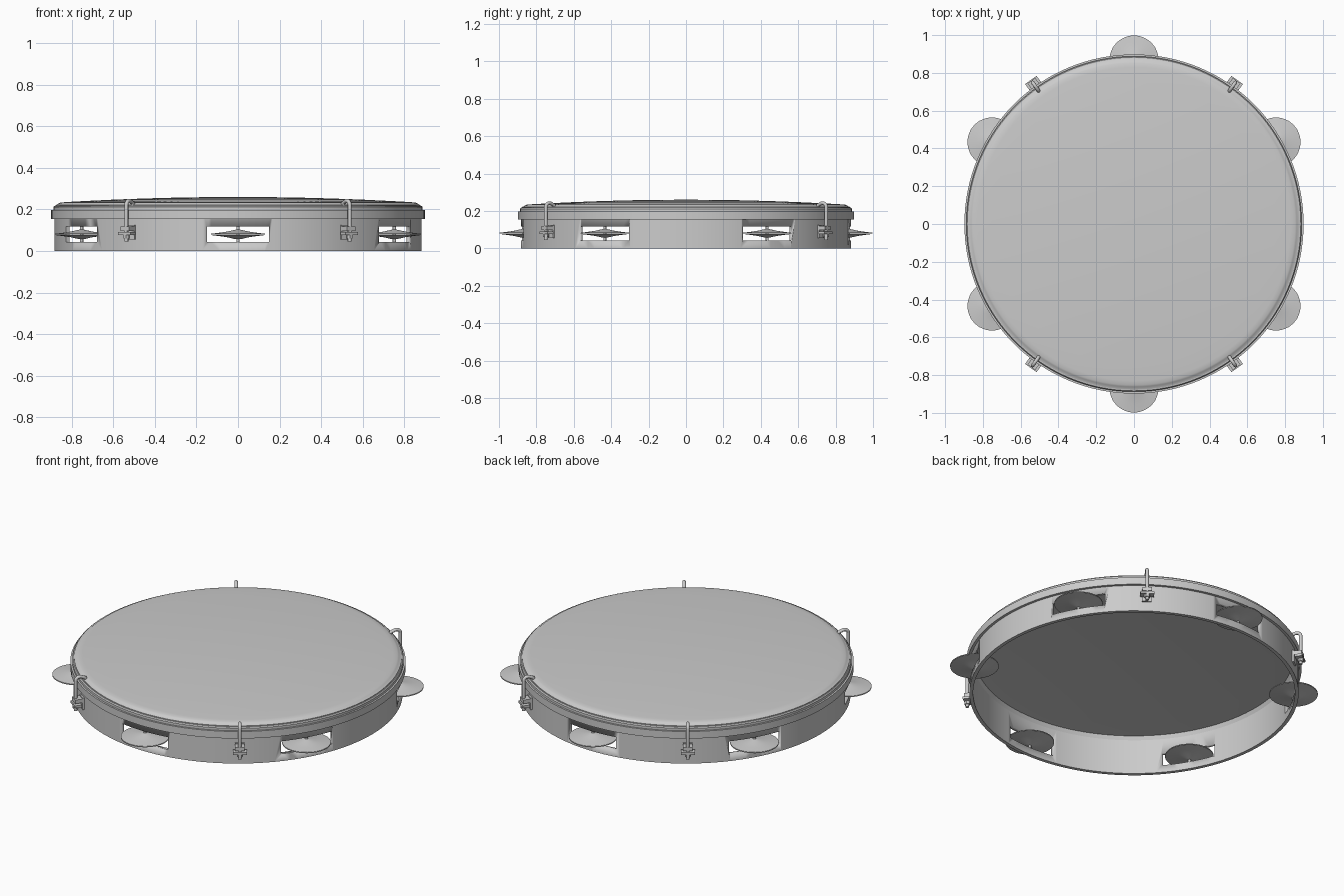
import bpy, bmesh
from math import cos, sin, pi, radians, atan2
from mathutils import Matrix, Vector

if "Cube" in bpy.data.objects:
    bpy.data.objects.remove(bpy.data.objects["Cube"])


def finish(name, bm, angle=30):
    bmesh.ops.remove_doubles(bm, verts=bm.verts, dist=1e-5)
    bmesh.ops.recalc_face_normals(bm, faces=bm.faces)
    me = bpy.data.meshes.new(name)
    bm.to_mesh(me)
    bm.free()
    ob = bpy.data.objects.new(name, me)
    bpy.context.collection.objects.link(ob)
    bpy.ops.object.select_all(action='DESELECT')
    ob.select_set(True)
    bpy.context.view_layer.objects.active = ob
    bpy.ops.object.shade_smooth_by_angle(angle=radians(angle))
    return ob


def lathe(name, profile, n=128, closed=True, loc=(0, 0, 0)):
    bm = bmesh.new()
    vs = [bm.verts.new((r, 0, z)) for r, z in profile]
    pairs = list(zip(vs, vs[1:])) + ([(vs[-1], vs[0])] if closed else [])
    edges = [bm.edges.new(p) for p in pairs]
    bmesh.ops.spin(bm, geom=vs + edges, cent=(0, 0, 0), axis=(0, 0, 1),
                   angle=2 * pi, steps=n, use_merge=True)
    bmesh.ops.translate(bm, verts=bm.verts, vec=loc)
    return finish(name, bm)


def add_box(bm, size, mat):
    bmesh.ops.create_cube(bm, size=1, matrix=mat @ Matrix.Diagonal((*size, 1)))


def add_cyl(bm, r, h, mat, n=16):
    bmesh.ops.create_cone(bm, cap_ends=True, segments=n, radius1=r, radius2=r, depth=h, matrix=mat)


def at(angle, r, z):
    return Matrix.Rotation(angle, 4, 'Z') @ Matrix.Translation((r, 0, z))


# wooden shell with six jingle slots
SLOT_Z, SLOT_H = 0.08, 0.074
slots = [radians(30 + 60 * k) for k in range(6)]
shell = lathe("shell", [(0.862, 0), (0.882, 0), (0.882, 0.205), (0.862, 0.205)])
bm = bmesh.new()
for a in slots:
    add_box(bm, (0.16, 0.30, SLOT_H), at(a, 0.87, SLOT_Z))
cutter = finish("slot_cutter", bm)
cutter.hide_render = True
mod = shell.modifiers.new("slots", 'BOOLEAN')
mod.operation, mod.solver, mod.object = 'DIFFERENCE', 'EXACT', cutter
bpy.context.view_layer.objects.active = shell
bpy.ops.object.modifier_apply(modifier=mod.name)
bpy.data.objects.remove(cutter)

# tension hoop, flesh hoop and domed skin
lathe("hoop", [(0.883, 0.155), (0.898, 0.155), (0.898, 0.197), (0.883, 0.197)])
lathe("flesh_hoop", [(0.863, 0.197), (0.888, 0.197), (0.888, 0.211), (0.883, 0.217),
                     (0.872, 0.217), (0.863, 0.21)])
skin = [(0.878, 0.205), (0.878, 0.221), (0.868, 0.224), (0.862, 0.229), (0.853, 0.233)]
skin += [(r, 0.26 - 0.026 * (r / 0.85) ** 2) for r in (0.83, 0.75, 0.6, 0.45, 0.3, 0.15, 0)]
under = [(r, z - 0.006) for r, z in reversed(skin[4:])] + [(0.862, 0.205)]
lathe("drum_skin", skin + under)

# jingles: two cupped discs on a pin in each slot
for i, a in enumerate(slots):
    r = 0.868
    c = (r * cos(a), r * sin(a), SLOT_Z)
    for s, side in ((1, "upper"), (-1, "lower")):
        prof = [(0.004, 0.024), (0.02, 0.021), (0.05, 0.014), (0.09, 0.008), (0.13, 0.003),
                (0.13, 0.001), (0.09, 0.005), (0.05, 0.011), (0.004, 0.019)]
        lathe(f"jingle_{i + 1}_{side}", [(x, s * z) for x, z in prof], n=48, loc=c)
    bm = bmesh.new()
    add_cyl(bm, 0.008, SLOT_H + 0.004, Matrix.Translation(c))
    finish(f"jingle_pin_{i + 1}", bm)

# tension hooks: bent rod, lug and nut, repeated at four places
base = atan2(0.74, 0.53)
for i, a in enumerate((base, pi - base, pi + base, -base)):
    rot = Matrix.Rotation(a, 4, 'Z')
    path = [(0.866, 0.222), (0.868, 0.232)]
    path += [(0.898 - 0.024 * cos(t * pi / 8), 0.222 + 0.02 * sin(t * pi / 8)) for t in range(2, 9)]
    path += [(0.922, 0.15), (0.922, 0.045)]
    cu = bpy.data.curves.new(f"hook_{i + 1}", 'CURVE')
    cu.dimensions, cu.bevel_depth, cu.bevel_resolution, cu.use_fill_caps = '3D', 0.0095, 3, True
    sp = cu.splines.new('POLY')
    sp.points.add(len(path) - 1)
    for p, (r, z) in zip(sp.points, path):
        p.co = (*(rot @ Vector((r, 0, z))), 1)
    sp.use_smooth = True
    ob = bpy.data.objects.new(f"hook_{i + 1}", cu)
    bpy.context.collection.objects.link(ob)

    bm = bmesh.new()
    add_box(bm, (0.012, 0.05, 0.07), at(a, 0.885, 0.09))
    add_box(bm, (0.05, 0.05, 0.022), at(a, 0.908, 0.108))
    add_box(bm, (0.04, 0.075, 0.014), at(a, 0.918, 0.084))
    add_cyl(bm, 0.016, 0.018, at(a, 0.922, 0.069), 6)
    finish(f"lug_{i + 1}", bm)
